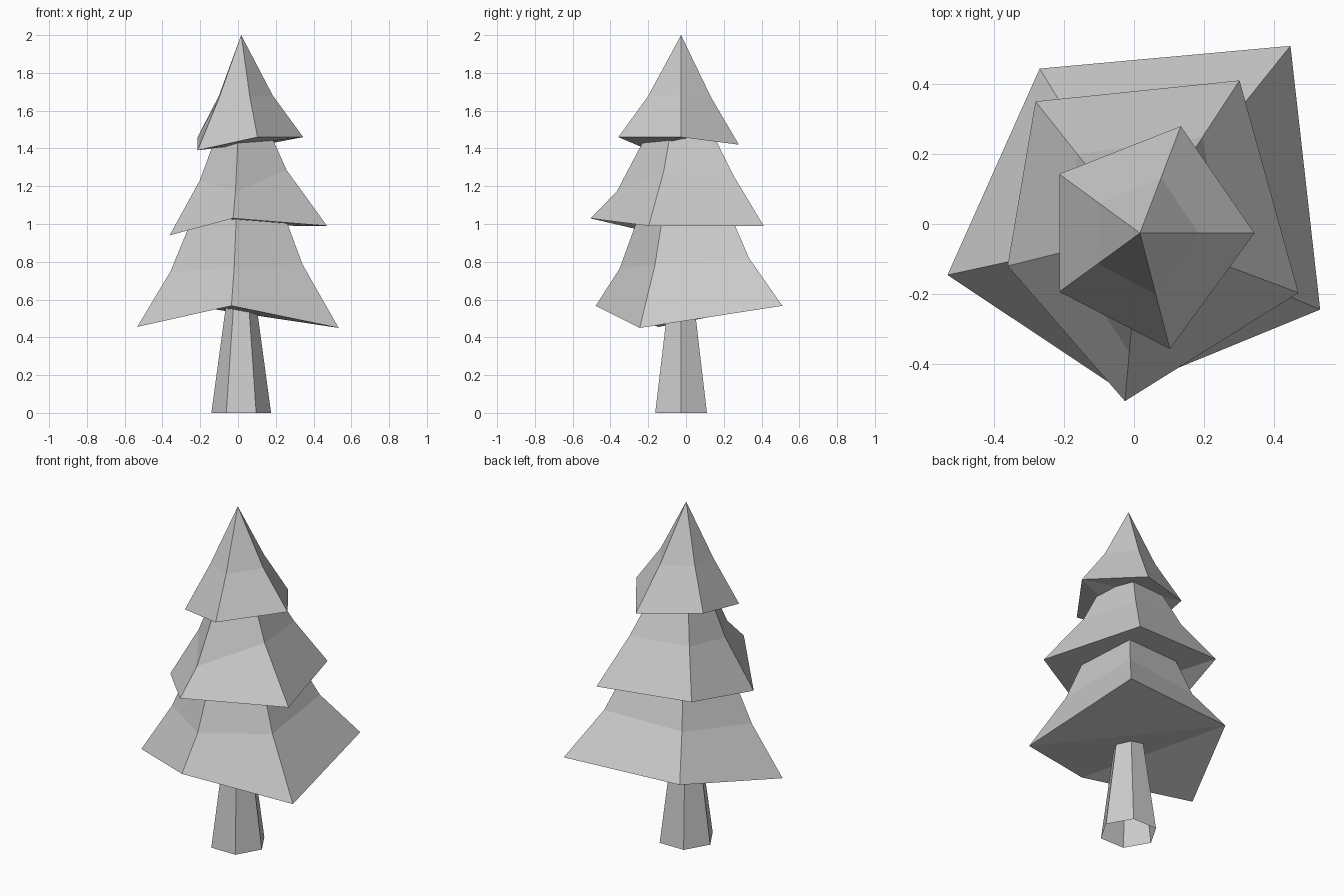
import bpy, bmesh
from mathutils import Vector, Matrix

if "Cube" in bpy.data.objects:
    bpy.data.objects.remove(bpy.data.objects["Cube"])

AX, AY = 0.017, -0.026  # trunk axis


def finish(name, bm):
    mesh = bpy.data.meshes.new(name)
    bm.to_mesh(mesh)
    bm.free()
    obj = bpy.data.objects.new(name, mesh)
    bpy.context.collection.objects.link(obj)
    return obj


def tier(name, apex_z, rim, pivot):
    """Five-sided skirt: uneven rim, inner kink ring, apex, fanned underside.
    rim entries: x, y, z, kink ratio toward the axis, kink height."""
    bm = bmesh.new()
    apex = bm.verts.new((AX, AY, apex_z))
    outer, mid = [], []
    for x, y, z, r, mz in rim:
        outer.append(bm.verts.new((x, y, z)))
        mid.append(bm.verts.new((AX + (x - AX) * r, AY + (y - AY) * r, mz)))
    n = len(rim)
    for i in range(n):
        j = (i + 1) % n
        bm.faces.new((outer[i], outer[j], mid[j], mid[i]))
        bm.faces.new((mid[i], mid[j], apex))
    for k in range(1, n - 1):
        bm.faces.new((outer[pivot], outer[(pivot + k + 1) % n], outer[(pivot + k) % n]))
    return finish(name, bm)


# Rim order: right, back right, back left, left, front
tier("lower_branches", 1.66, [
    (0.533, -0.245, 0.45, 0.63, 0.785),
    (0.448, 0.510, 0.567, 0.67, 0.82),
    (-0.270, 0.445, 0.570, 0.66, 0.80),
    (-0.534, -0.146, 0.455, 0.68, 0.748),
    (-0.035, -0.478, 0.567, 0.72, 0.764)], 2)

tier("middle_branches", 1.82, [
    (0.471, -0.197, 0.99, 0.53, 1.285),
    (0.302, 0.411, 0.99, 0.63, 1.26),
    (-0.282, 0.351, 1.03, 0.60, 1.27),
    (-0.362, -0.120, 0.94, 0.58, 1.23),
    (-0.026, -0.507, 1.03, 0.71, 1.17)], 2)

tier("top_branches", 2.0, [
    (0.345, -0.026, 1.46, 0.51, 1.68),
    (0.134, 0.280, 1.42, 0.52, 1.67),
    (-0.214, 0.143, 1.46, 0.51, 1.68),
    (-0.214, -0.194, 1.39, 0.52, 1.66),
    (0.103, -0.358, 1.46, 0.53, 1.675)], 0)

# Tapered six-sided trunk, open at the ends
bm = bmesh.new()
bmesh.ops.create_cone(bm, cap_ends=False, segments=6, radius1=0.158, radius2=0.082,
                      depth=0.56, matrix=Matrix.Translation((AX, AY, 0.28)))
# Turn the hexagon so corners point left and right
if max(abs(v.co.y - AY) for v in bm.verts) > 0.15:
    bmesh.ops.rotate(bm, verts=bm.verts, cent=Vector((AX, AY, 0)),
                     matrix=Matrix.Rotation(0.5235988, 3, 'Z'))
finish("trunk", bm)
